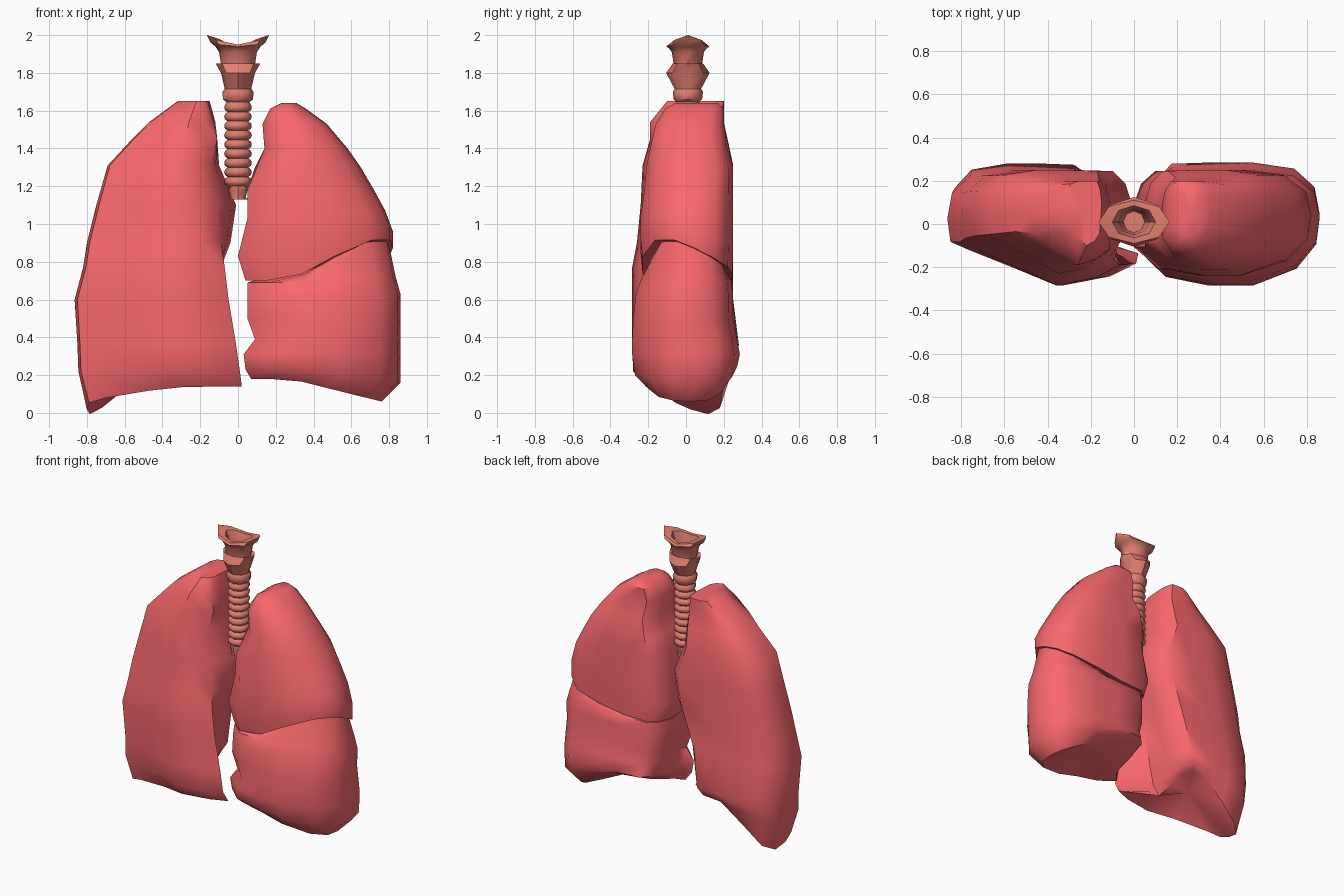
import bpy, bmesh, math


def material(name, rgb):
    m = bpy.data.materials.new(name)
    m.diffuse_color = (*rgb, 1)
    return m


LUNG = material("lung_tissue", (0.95, 0.14, 0.155))
PIPE = material("cartilage", (0.75, 0.21, 0.16))


def loft(name, rings, mat, angle, start_lift=0.0, end_lift=0.0):
    """Skin a stack of closed rings and close both ends with a fan."""
    bm = bmesh.new()
    loops = [[bm.verts.new(p) for p in r] for r in rings]
    n = len(rings[0])
    for a, b in zip(loops, loops[1:]):
        for i in range(n):
            j = (i + 1) % n
            bm.faces.new((a[i], a[j], b[j], b[i]))
    for ring, lift in ((loops[0], start_lift), (loops[-1], end_lift)):
        c = [sum(v.co[k] for v in ring) / n for k in range(3)]
        tip = bm.verts.new((c[0], c[1], c[2] + lift))
        for i in range(n):
            bm.faces.new((ring[i], ring[(i + 1) % n], tip))
    bmesh.ops.recalc_face_normals(bm, faces=bm.faces)
    me = bpy.data.meshes.new(name)
    bm.to_mesh(me)
    bm.free()
    ob = bpy.data.objects.new(name, me)
    bpy.context.collection.objects.link(ob)
    me.materials.append(mat)
    bpy.ops.object.select_all(action='DESELECT')
    ob.select_set(True)
    bpy.context.view_layer.objects.active = ob
    bpy.ops.object.shade_smooth_by_angle(angle=math.radians(angle))
    return ob


# Lung cross-section: u runs from inner edge to outer side, v from front to back
SECTION = [(1, .58), (.98, .35), (.86, .14), (.6, 0), (.38, .0), (.14, .07), (0, .18),
           (.02, .4), (0, .68), (.04, .87), (.12, .99), (.35, 1), (.6, 1), (.85, .95), (.97, .8)]


def section(z, outer, in_front, in_back, y0, y1, tilt=0, back_tilt=0, lift=0,
            slope=0.3, start=0.6, edge=0.27):
    """tilt/back_tilt raise the outer side, lift raises the inner back."""
    pts = []
    for u, v in SECTION:
        if u == 0 and v < .3:
            v = edge
        elif v < .5:
            v = max(v, slope * (u - start))
        k = min(1, max(0, (v - edge) / .25))
        inner = in_front + k * (in_back - in_front)
        ramp = max(0, u - .3) / .7
        pts.append((inner + u * (outer - inner), y0 + v * (y1 - y0),
                    z + ramp * (tilt + back_tilt * v)
                    + lift * max(0, v - .27) * (1 - ramp)))
    return pts


# Undivided lung: front ridge, sloping outer side, thin front wedge reaching the middle
whole = [
    (1.65, -.32, -.16, -.15, -.10, .20),
    (1.54, -.47, -.13, -.12, -.19, .20),
    (1.45, -.56, -.11, -.11, -.19, .22),
    (1.31, -.69, -.14, -.10, -.23, .25),
    (1.10, -.75, -.11, -.01, -.24, .25),
    (0.90, -.80, -.09, -.04, -.26, .25),
    (0.77, -.82, -.07, -.09, -.285, .25),
    (0.60, -.865, -.05, -.15, -.285, .25),
    (0.36, -.85, -.01, -.20, -.285, .28),
    (0.22, -.845, .01, -.24, -.28, .26, 0, 0, .12),
    (0.14, -.80, .02, -.28, -.21, .20, -.03, -.16, .20),
]
loft("undivided_lung", [section(*r, slope=.63, start=.38, edge=.18) for r in whole],
     LUNG, 45, 0, .10)

# Upper lobe, its underside rising towards the outside
upper = [
    (1.64, .31, .23, .23, -.06, .17),
    (1.61, .36, .17, .17, -.11, .20),
    (1.53, .47, .13, .13, -.16, .20),
    (1.40, .58, .14, .14, -.19, .22),
    (1.30, .65, .10, .09, -.21, .25),
    (1.18, .72, .05, .05, -.22, .25),
    (1.03, .78, .05, .05, -.24, .25, .04),
    (0.83, .82, .00, .00, -.24, .25, .20, -.12),
    (0.70, .82, .04, .04, -.23, .245, .30, -.22),
]
loft("upper_lobe", [section(*r) for r in upper], LUNG, 45, 0, .04)

# Lower lobe, with a notched inner edge and a drooping outer corner
lower = [
    (0.70, .80, .08, .08, -.18, .21, .29, -.18),
    (0.69, .835, .05, .05, -.24, .24, .03),
    (0.63, .86, .05, .05, -.265, .25),
    (0.50, .86, .05, .05, -.28, .25),
    (0.39, .86, .09, .09, -.285, .27),
    (0.31, .86, .03, .08, -.285, .285),
    (0.23, .86, .04, .10, -.27, .27, -.07, 0, .10),
    (0.18, .76, .07, .14, -.20, .20, -.12, 0, .12),
]
loft("lower_lobe", [section(*r) for r in lower], LUNG, 45, 0, .06)


# Windpipe: small collar, stacked cartilage rings, flared throat with hollow funnel
def oval(z, rx, ry, dip=0, n=8):
    pts = []
    for i in range(n):
        a = 2 * math.pi * i / n
        pts.append((rx * math.cos(a), ry * math.sin(a) + .01,
                    z - dip * math.sin(a) ** 2))
    return pts


profile = [(1.13, .055, .05), (1.14, .04, .05), (1.18, .05, .06)]
for i in range(9):
    z = 1.225 + i * .049
    profile += [(z - .024, .055, .055), (z - .014, .069, .069),
                (z, .073, .073), (z + .014, .069, .069)]
profile += [
    (1.645, .06, .06), (1.66, .08, .075), (1.70, .082, .08), (1.715, .07, .07),
    (1.80, .09, .115), (1.85, .118, .08), (1.845, .09, .075), (1.91, .10, .085),
    (1.94, .12, .10, .01), (1.96, .145, .115, .02), (2.0, .165, .10, .05),
    (1.98, .10, .075, .03), (1.90, .07, .06), (1.72, .05, .05),
]
loft("windpipe", [oval(*p) for p in profile], PIPE, 45)
